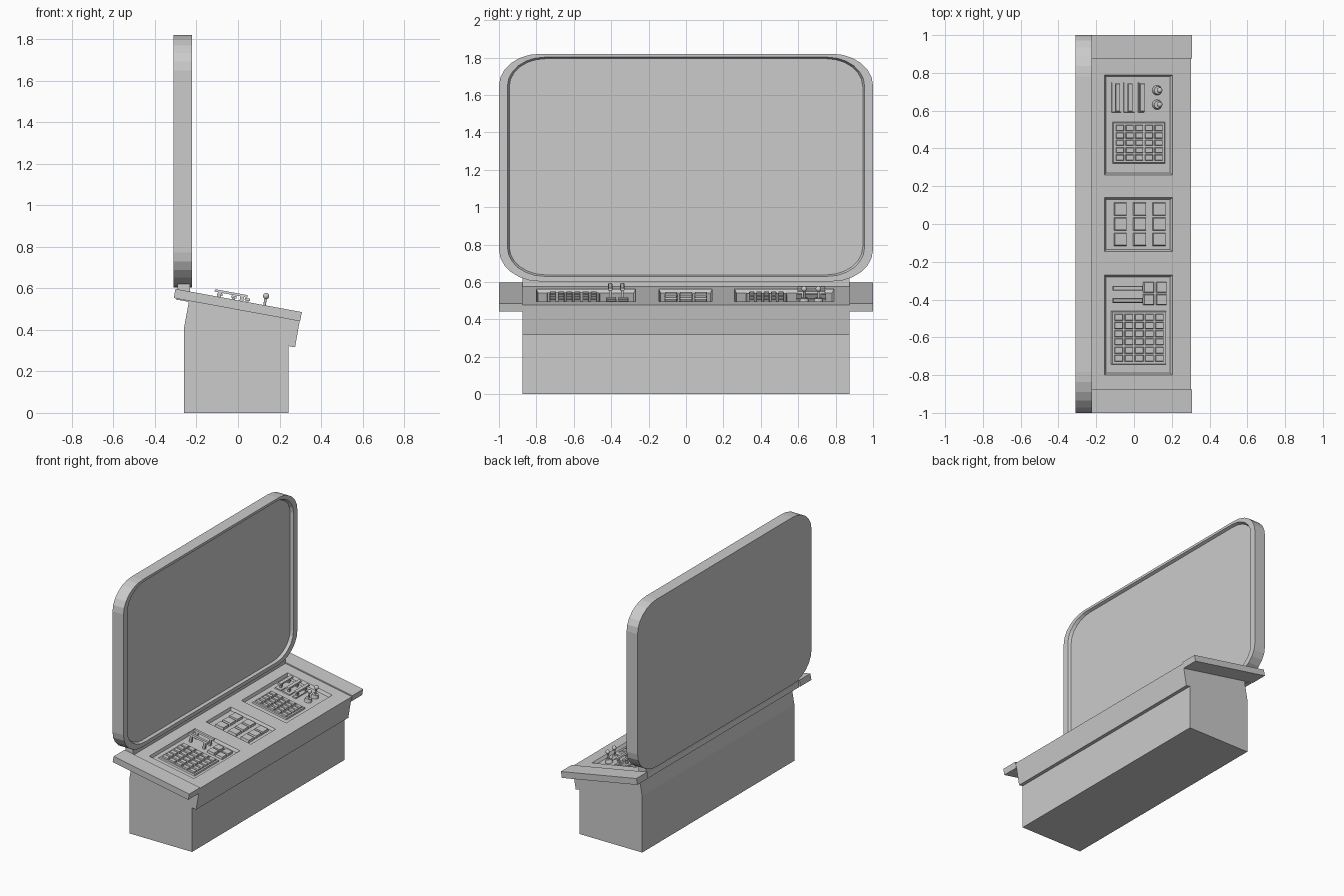
import bpy, bmesh
from math import atan, cos, sin, pi
from mathutils import Matrix, Vector

if "Cube" in bpy.data.objects:
    bpy.data.objects.remove(bpy.data.objects["Cube"])

SLOPE = 0.1835
DECK = Matrix.Translation((0, 0, 0.533)) @ Matrix.Rotation(atan(SLOPE), 4, 'Y')


def finish(name, bm, matrix=None, smooth=False):
    bmesh.ops.recalc_face_normals(bm, faces=bm.faces)
    if matrix:
        bm.transform(matrix)
    me = bpy.data.meshes.new(name)
    bm.to_mesh(me)
    bm.free()
    for p in me.polygons:
        p.use_smooth = smooth
    ob = bpy.data.objects.new(name, me)
    bpy.context.collection.objects.link(ob)
    return ob


def add_box(bm, x0, x1, y0, y1, z0, z1, taper=0.0):
    """Box whose top is drawn in by taper on every side."""
    r = []
    for z, t in ((z0, 0), (z1, taper)):
        r.append([bm.verts.new(c) for c in ((x0 + t, y0 + t, z), (x1 - t, y0 + t, z),
                                            (x1 - t, y1 - t, z), (x0 + t, y1 - t, z))])
    bm.faces.new(r[0][::-1])
    bm.faces.new(r[1])
    for i in range(4):
        j = (i + 1) % 4
        bm.faces.new((r[0][i], r[0][j], r[1][j], r[1][i]))


def boxes(name, items, matrix=None):
    bm = bmesh.new()
    for it in items:
        add_box(bm, *it)
    return finish(name, bm, matrix)


# console body: profile swept across y, with recessed trays in the sloping deck
def deck_z(x):
    return 0.533 - SLOPE * x


profile = [(-0.26, 0), (0.243, 0), (0.243, 0.322), (0.275, 0.316), (0.303, deck_z(0.303)),
           (0.205, deck_z(0.205)), (-0.155, deck_z(-0.155)), (-0.29, deck_z(-0.29)),
           (-0.298, 0.546), (-0.237, 0.535), (-0.26, 0.41)]
stations = [-0.875, -0.80, -0.27, -0.145, 0.14, 0.26, 0.79, 0.875]
bm = bmesh.new()
rings = [[bm.verts.new((x, y, z)) for x, z in profile] for y in stations]
bm.faces.new(rings[0])
bm.faces.new(rings[-1][::-1])
trays = []
n = len(profile)
for s in range(len(rings) - 1):
    for i in range(n):
        j = (i + 1) % n
        f = bm.faces.new((rings[s][i], rings[s][j], rings[s + 1][j], rings[s + 1][i]))
        if i == 5 and s in (1, 3, 5):
            trays.append(f)
bmesh.ops.recalc_face_normals(bm, faces=bm.faces)
bmesh.ops.inset_individual(bm, faces=trays, thickness=0.014, depth=-0.02)
finish("console_body", bm)

# end trims of the deck
boxes("deck_end_trims", [(-0.308, 0.311, a, b, -0.036, 0.009)
                         for a, b in ((-1, -0.875), (0.875, 1))], DECK)

# neck strip under the screen
boxes("screen_neck", [(-0.292, -0.232, -0.875, 0.875, 0.56, 0.63)])


# large rounded screen with recessed face
def rounded_ring(bm, x, hy, z0, z1, ry, rz, seg=6):
    pts = []
    for k, (sy, cz) in enumerate(((1, z1 - rz), (-1, z1 - rz), (-1, z0 + rz), (1, z0 + rz))):
        for i in range(seg + 1):
            a = (k + i / seg) * pi / 2
            pts.append(bm.verts.new((x, sy * (hy - ry) + ry * cos(a), cz + rz * sin(a))))
    return pts


bm = bmesh.new()
loops = [rounded_ring(bm, -0.31, 1.0, 0.603, 1.82, 0.22, 0.17),
         rounded_ring(bm, -0.222, 1.0, 0.603, 1.82, 0.22, 0.17),
         rounded_ring(bm, -0.222, 0.955, 0.63, 1.802, 0.20, 0.155),
         rounded_ring(bm, -0.242, 0.945, 0.638, 1.794, 0.195, 0.15)]
bm.faces.new(loops[0])
bm.faces.new(loops[-1])
for a, b in zip(loops, loops[1:]):
    for i in range(len(a)):
        j = (i + 1) % len(a)
        bm.faces.new((a[i], a[j], b[j], b[i]))
finish("screen", bm)


# keyboards: raised plate with a grid of tapered keys
def keyboard(name, x0, x1, y0, y1, nx, ny):
    items = [(x0, x1, y0, y1, -0.022, -0.011, 0.005)]
    x0, x1, y0, y1 = x0 + 0.012, x1 - 0.012, y0 + 0.012, y1 - 0.012
    px, py, g = (x1 - x0) / nx, (y1 - y0) / ny, 0.004
    for i in range(nx):
        for j in range(ny):
            items.append((x0 + i * px + g, x0 + (i + 1) * px - g,
                          y0 + j * py + g, y0 + (j + 1) * py - g, -0.012, -0.002, 0.003))
    boxes(name, items, DECK)


keyboard("right_keyboard", -0.112, 0.172, 0.32, 0.54, 5, 5)
keyboard("left_keyboard", -0.12, 0.178, -0.745, -0.46, 5, 6)


# square push buttons
def buttons(name, xs, ys, size):
    h = size / 2
    boxes(name, [(x - h, x + h, y - h, y + h, -0.022, -0.004, 0.004)
                 for x in xs for y in ys], DECK)


buttons("centre_buttons", (-0.07, 0.034, 0.138), (-0.081, 0, 0.079), 0.07)
buttons("left_buttons", (0.082, 0.15), (-0.335, -0.4), 0.058)

# two long grab bars on the left tray, on posts
items = []
for y in (-0.34, -0.405):
    items.append((-0.122, 0.042, y - 0.012, y + 0.012, 0.03, 0.042, 0.003))
    for x in (-0.095, 0.015):
        items.append((x - 0.009, x + 0.009, y - 0.007, y + 0.007, -0.022, 0.031))
boxes("left_grab_bars", items, DECK)

# three wide levers on the right tray, on paired posts
items = []
for x, w in ((-0.092, 0.026), (-0.024, 0.03), (0.042, 0.016)):
    items.append((x - w, x + w, 0.59, 0.75, -0.022, -0.013, 0.002))
    items.append((x - 0.014, x + 0.014, 0.595, 0.745, 0.016, 0.027, 0.003))
    for y in (0.625, 0.715):
        items.append((x - 0.007, x + 0.007, y - 0.008, y + 0.008, -0.014, 0.017))
boxes("right_levers", items, DECK)

# joysticks: round base, stem and ball
for k, y in enumerate((0.632, 0.708)):
    bm = bmesh.new()
    for r0, r1, z0, z1 in ((0.027, 0.02, -0.022, 0.004), (0.006, 0.006, 0.0, 0.045)):
        bmesh.ops.create_cone(bm, cap_ends=True, segments=16, radius1=r0, radius2=r1,
                              depth=z1 - z0,
                              matrix=Matrix.Translation((0.128, y, (z0 + z1) / 2)))
    bmesh.ops.create_uvsphere(bm, u_segments=16, v_segments=10, radius=0.015,
                              matrix=Matrix.Translation((0.128, y, 0.054)))
    ob = finish(f"joystick_{k + 1}", bm, DECK)
    bpy.context.view_layer.objects.active = ob
    ob.select_set(True)
    bpy.ops.object.shade_smooth_by_angle()
    ob.select_set(False)
